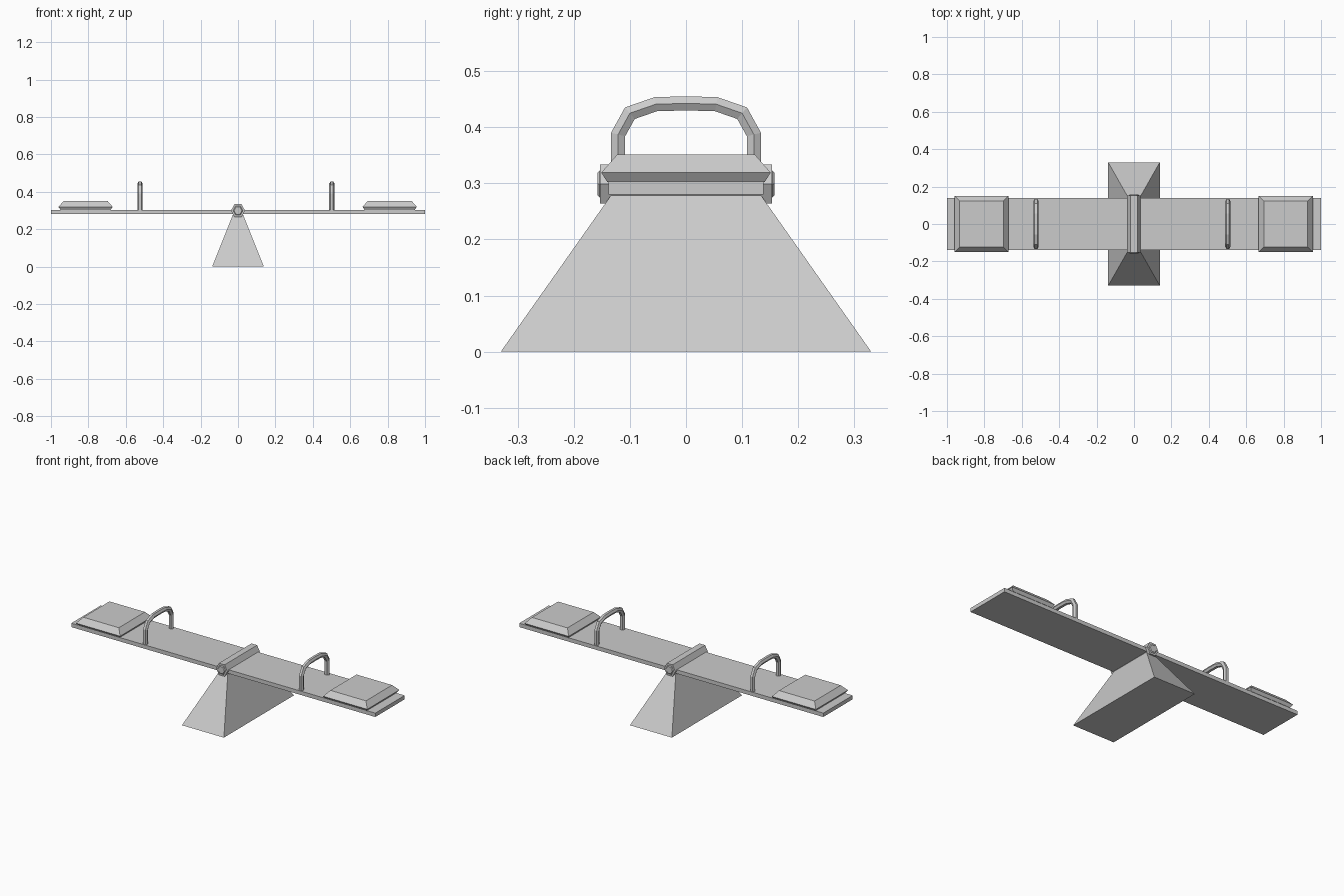
import bpy, bmesh
from math import pi, cos, sin
from mathutils import Vector

if "Cube" in bpy.data.objects:
    bpy.data.objects.remove(bpy.data.objects["Cube"])


def make(name, rings):
    """Skin a stack of equal-length vertex rings and cap both ends."""
    bm = bmesh.new()
    vs = [[bm.verts.new(p) for p in r] for r in rings]
    n = len(vs[0])
    for a, b in zip(vs, vs[1:]):
        for i in range(n):
            j = (i + 1) % n
            bm.faces.new((a[i], a[j], b[j], b[i]))
    bm.faces.new(vs[0][::-1])
    bm.faces.new(vs[-1])
    bmesh.ops.recalc_face_normals(bm, faces=bm.faces)
    me = bpy.data.meshes.new(name)
    bm.to_mesh(me)
    bm.free()
    ob = bpy.data.objects.new(name, me)
    bpy.context.collection.objects.link(ob)
    return ob


def rect(cx, hx, hy, z):
    return [(cx + sx * hx, sy * hy, z) for sx, sy in ((-1, -1), (1, -1), (1, 1), (-1, 1))]


def hexagon(y, r, z=0.299):
    return [(r * cos(i * pi / 3), y, z + 1.07 * r * sin(i * pi / 3)) for i in range(6)]


def handle(name, x):
    # hexagonal tube swept along an arch in the YZ plane
    half = [(0.121, 0.29), (0.121, 0.387), (0.1, 0.425), (0.054, 0.441)]
    path = [Vector((-y, z)) for y, z in half] + [Vector((0, 0.4425))]
    path += [Vector(p) for p in reversed(half)]
    r, rings = 0.0145, []
    for i, p in enumerate(path):
        d0 = (p - path[max(i - 1, 0)]).normalized()
        d1 = (path[min(i + 1, len(path) - 1)] - p).normalized()
        t = (d0 + d1).normalized()
        n = Vector((-t.y, t.x))
        n /= max(n.dot(Vector((-d1.y, d1.x))), 0.5) if 0 < i < len(path) - 1 else 1
        rings.append([(x + r * cos(k * pi / 3), p.x + n.x * r * sin(k * pi / 3),
                       p.y + n.y * r * sin(k * pi / 3)) for k in range(6)])
    return make(name, rings)


# Plank and tapered base
make("plank", [rect(0, 1, 0.138, 0.28), rect(0, 1, 0.138, 0.303)])
make("base", [rect(0, 0.138, 0.33, 0), rect(0, 0.02, 0.122, 0.295)])

# Pivot axle with bevelled bolt caps at both ends
make("axle", [hexagon(-0.153, 0.0375), hexagon(0.153, 0.0375)])
for side, s in (("front", -1), ("back", 1)):
    make(side + "_bolt", [hexagon(s * 0.145, 0.026), hexagon(s * 0.154, 0.026),
                          hexagon(s * 0.158, 0.021)])

# Seats and handles
for side, sx, hx in (("left", -0.815, -0.524), ("right", 0.811, 0.502)):
    make(side + "_seat", [rect(sx, 0.133, 0.14, 0.302), rect(sx, 0.145, 0.151, 0.319),
                          rect(sx, 0.117, 0.123, 0.351)])
    handle(side + "_handle", hx)
